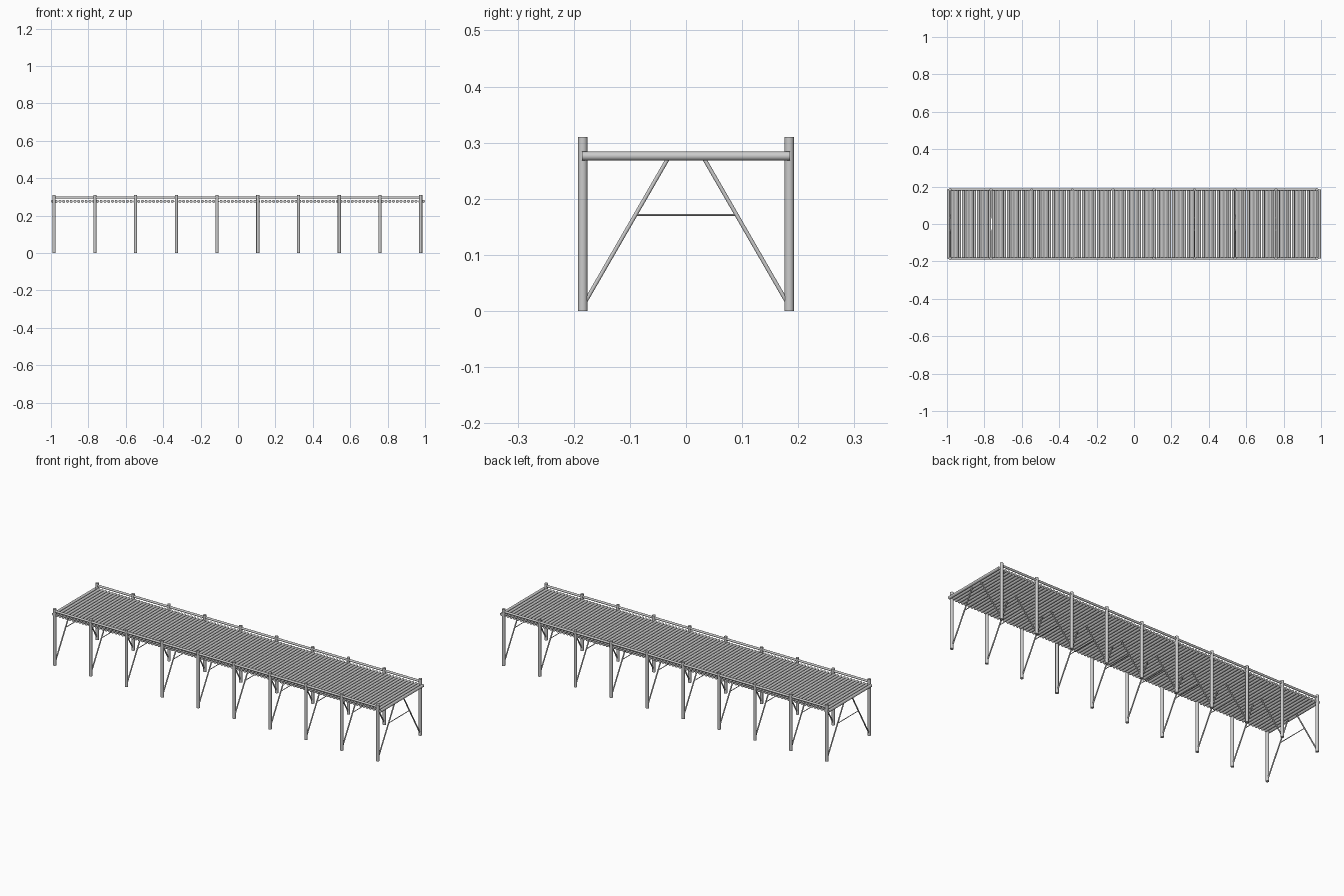
import bpy
from mathutils import Vector

if "Cube" in bpy.data.objects:
    bpy.data.objects.remove(bpy.data.objects["Cube"])


def rod(name, a, b, r, sides=16):
    """Cylinder of radius r between points a and b."""
    a, b = Vector(a), Vector(b)
    d = b - a
    bpy.ops.mesh.primitive_cylinder_add(vertices=sides, radius=r, depth=d.length,
                                        location=(a + b) / 2)
    o = bpy.context.object
    o.name = name
    o.rotation_euler = d.to_track_quat('Z', 'Y').to_euler()
    bpy.ops.object.shade_smooth_by_angle()
    return o


def repeat(o, count, step):
    """Repeat an object along world x, whatever its own rotation."""
    bpy.ops.object.transform_apply(location=False, rotation=True, scale=False)
    m = o.modifiers.new("repeat", 'ARRAY')
    m.count = count
    m.use_relative_offset = False
    m.use_constant_offset = True
    m.constant_offset_displace = (step, 0, 0)


X0, X1, BENTS = -0.983, 0.977, 10
BAY = (X1 - X0) / (BENTS - 1)
Y = 0.184

# Posts, diagonal braces and rails on both sides
for s, side in ((-1, "front"), (1, "back")):
    repeat(rod(side + "_post", (X0, s * Y, 0), (X0, s * Y, 0.31), 0.0085), BENTS, BAY)
    repeat(rod(side + "_brace", (X0, s * 0.182, 0.012), (X0, s * 0.032, 0.272), 0.0035, 12),
           BENTS, BAY)
    rod(side + "_rail", (X0, s * Y, 0.296), (X1, s * Y, 0.296), 0.006)

# Thin tie between each pair of braces
repeat(rod("brace_tie", (X0, -0.09, 0.171), (X0, 0.09, 0.171), 0.002, 12), BENTS, BAY)

# Deck of round logs laid crosswise
LOGS = 100
repeat(rod("deck_log", (-0.992, -0.185, 0.276), (-0.992, 0.185, 0.276), 0.008),
       LOGS, 1.984 / (LOGS - 1))
